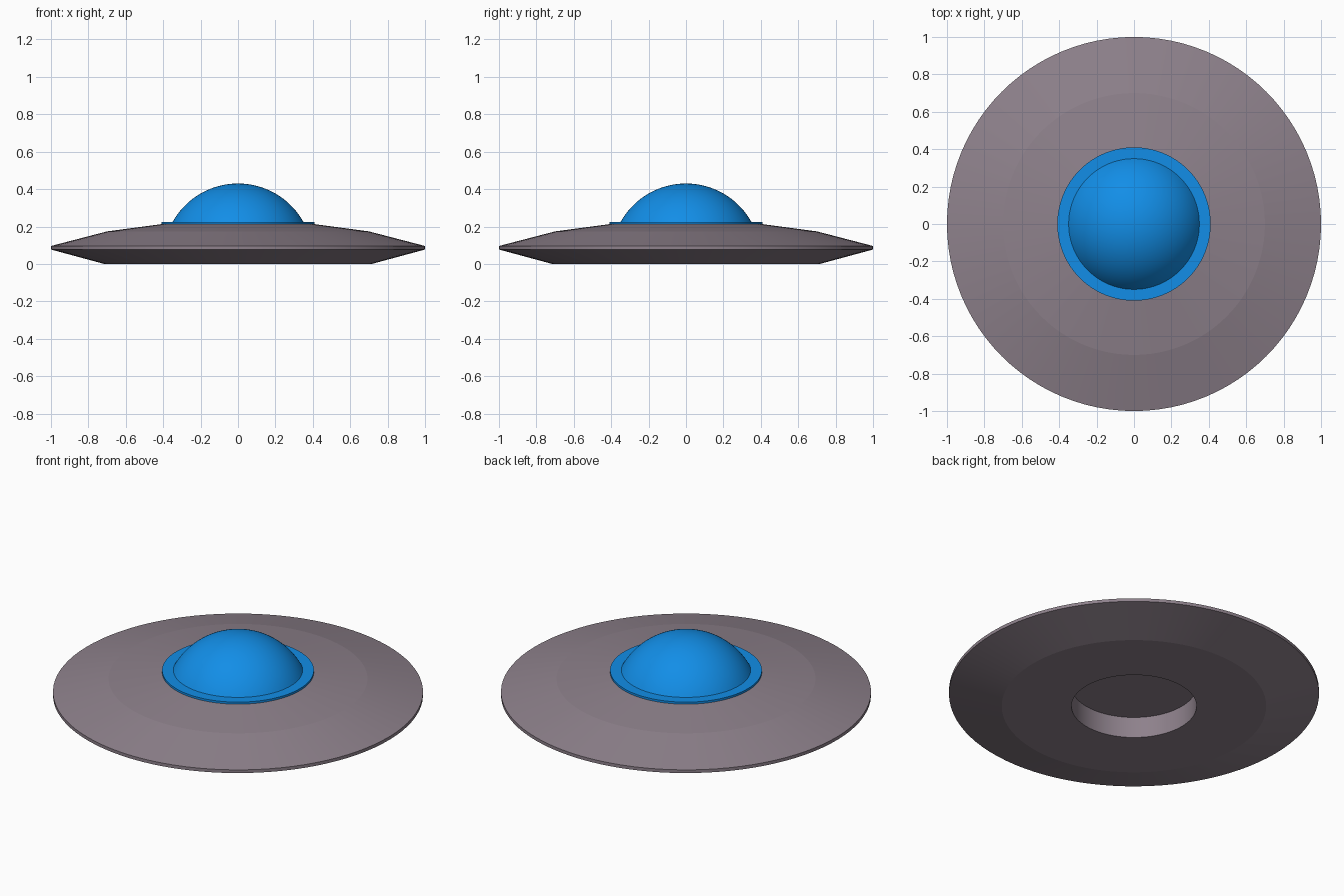
import bpy, bmesh, math

if "Cube" in bpy.data.objects:
    bpy.data.objects.remove(bpy.data.objects["Cube"])

SEGMENTS = 96


def material(name, rgb):
    mat = bpy.data.materials.new(name)
    mat.diffuse_color = (*rgb, 1.0)
    mat.use_nodes = True
    mat.node_tree.nodes["Principled BSDF"].inputs["Base Color"].default_value = mat.diffuse_color
    return mat


def lathe(name, profile, mat):
    """Revolve an (r, z) profile, listed bottom to top, about the z axis."""
    bm = bmesh.new()
    verts = [bm.verts.new((r, 0, z)) for r, z in profile]
    edges = [bm.edges.new(pair) for pair in zip(verts, verts[1:])]
    bmesh.ops.spin(bm, geom=verts + edges, cent=(0, 0, 0), axis=(0, 0, 1),
                   angle=math.tau, steps=SEGMENTS, use_duplicate=False)
    bmesh.ops.remove_doubles(bm, verts=bm.verts, dist=1e-5)
    bmesh.ops.recalc_face_normals(bm, faces=bm.faces)
    mesh = bpy.data.meshes.new(name)
    bm.to_mesh(mesh)
    bm.free()
    mesh.materials.append(mat)
    obj = bpy.data.objects.new(name, mesh)
    bpy.context.collection.objects.link(obj)
    bpy.ops.object.select_all(action='DESELECT')
    obj.select_set(True)
    bpy.context.view_layer.objects.active = obj
    bpy.ops.object.shade_smooth_by_angle(angle=math.radians(6))
    return obj


hull_grey = material("warm_grey", (0.27, 0.22, 0.26))
glass_blue = material("bright_blue", (0.006, 0.27, 0.80))

# Saucer hull, with a round recess in the underside
lathe("saucer_hull", [(0, 0.125), (0.338, 0.125), (0.338, 0), (0.715, 0),
                      (1.0, 0.077), (1.0, 0.096), (0.70, 0.174),
                      (0.40, 0.214), (0, 0.214)], hull_grey)

# Flat collar around the dome
lathe("dome_collar", [(0, 0.212), (0.41, 0.212), (0.41, 0.225), (0, 0.225)],
      glass_blue)

# Dome: a spherical cap standing on the collar
base_r, base_z, height = 0.35, 0.224, 0.206
radius = (base_r ** 2 + height ** 2) / (2 * height)
centre_z = base_z + height - radius
start = math.asin(base_r / radius)
rings = 24
cap = [(radius * math.sin(start * (1 - i / rings)),
        centre_z + radius * math.cos(start * (1 - i / rings)))
       for i in range(rings + 1)]
lathe("dome", [(0, base_z)] + cap, glass_blue)
